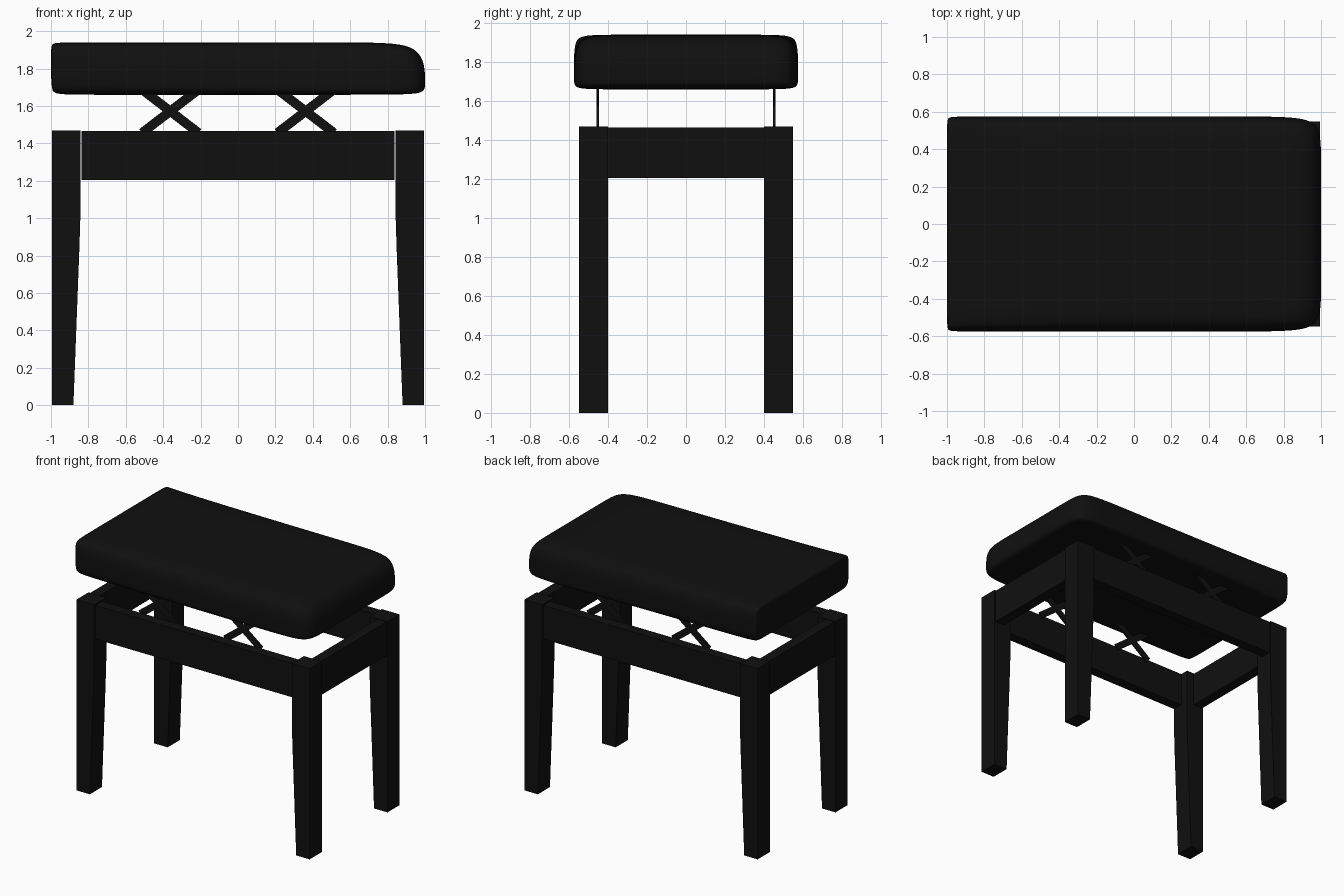
import bpy, bmesh, math
from mathutils import Matrix

if "Cube" in bpy.data.objects:
    bpy.data.objects.remove(bpy.data.objects["Cube"])

black = bpy.data.materials.new("black")
black.diffuse_color = (0.005, 0.005, 0.005, 1)
black.use_nodes = True
black.node_tree.nodes["Principled BSDF"].inputs["Base Color"].default_value = black.diffuse_color


def finish(name, bm):
    bmesh.ops.recalc_face_normals(bm, faces=bm.faces)
    me = bpy.data.meshes.new(name)
    bm.to_mesh(me)
    bm.free()
    me.materials.append(black)
    ob = bpy.data.objects.new(name, me)
    bpy.context.collection.objects.link(ob)
    return ob


def box(name, lo, hi):
    size = [b - a for a, b in zip(lo, hi)]
    mid = [(a + b) / 2 for a, b in zip(lo, hi)]
    bm = bmesh.new()
    bmesh.ops.create_cube(bm, size=1, matrix=Matrix.Translation(mid) @ Matrix.Diagonal((*size, 1)))
    return finish(name, bm)


def bar(name, centre, length, width, depth, angle):
    bm = bmesh.new()
    m = Matrix.Translation(centre) @ Matrix.Rotation(angle, 4, 'Y') @ Matrix.Diagonal((length, depth, width, 1))
    bmesh.ops.create_cube(bm, size=1, matrix=m)
    return finish(name, bm)


# Cushion: loft of cage cross-sections, tight at the left end, loose at the right
def section(bm, x, iy, zm):
    ys, zs = (-0.575, -iy, iy, 0.575), (1.66, zm, 1.94)
    return [[bm.verts.new((x, y, z)) for z in zs] for y in ys]


bm = bmesh.new()
rings = [section(bm, -1.0, 0.50, 1.86), section(bm, -0.96, 0.42, 1.74),
         section(bm, 0.66, 0.40, 1.70), section(bm, 1.0, 0.40, 1.70)]
for a, b in zip(rings, rings[1:]):
    for j in range(3):
        for k in (0, 2):
            bm.faces.new((a[j][k], a[j + 1][k], b[j + 1][k], b[j][k]))
    for k in range(2):
        for j in (0, 3):
            bm.faces.new((a[j][k], a[j][k + 1], b[j][k + 1], b[j][k]))
for r in (rings[0], rings[-1]):
    for j in range(3):
        for k in range(2):
            bm.faces.new((r[j][k], r[j + 1][k], r[j + 1][k + 1], r[j][k + 1]))
for f in bm.faces:
    f.smooth = True
cushion = finish("seat_cushion", bm)
cushion.modifiers.new("Subdivision", 'SUBSURF').levels = 4
cushion.modifiers["Subdivision"].render_levels = 4

# Legs: inner side tapers towards the foot
leg_profile = [(0.995, 0), (0.88, 0), (0.848, 0.84), (0.843, 1.0), (0.843, 1.47), (0.995, 1.47)]
for sx, side in ((-1, "left"), (1, "right")):
    for sy, end in ((-1, "front"), (1, "back")):
        bm = bmesh.new()
        rows = [[bm.verts.new((sx * x, sy * y, z)) for x, z in leg_profile] for y in (0.40, 0.548)]
        n = len(leg_profile)
        for r in rows:
            bm.faces.new(r)
        for i in range(n):
            j = (i + 1) % n
            bm.faces.new((rows[0][i], rows[0][j], rows[1][j], rows[1][i]))
        finish(f"{end}_{side}_leg", bm)

# Aprons, set in slightly from the leg faces
for s, end, side in ((-1, "front", "left"), (1, "back", "right")):
    y = sorted((s * 0.46, s * 0.54))
    box(f"{end}_apron", (-0.838, y[0], 1.205), (0.838, y[1], 1.465))
    x = sorted((s * 0.905, s * 0.985))
    box(f"{side}_apron", (x[0], -0.40, 1.205), (x[1], 0.40, 1.465))

# Scissor lift: two crossed pairs of thin bars behind each long apron
for sy, end in ((-1, "front"), (1, "back")):
    for sx, side in ((-1, "left"), (1, "right")):
        for sa in (-1, 1):
            bar(f"{end}_{side}_lift_bar", (sx * 0.362, sy * 0.453, 1.572),
                0.38, 0.05, 0.012, sa * math.radians(37.5))
